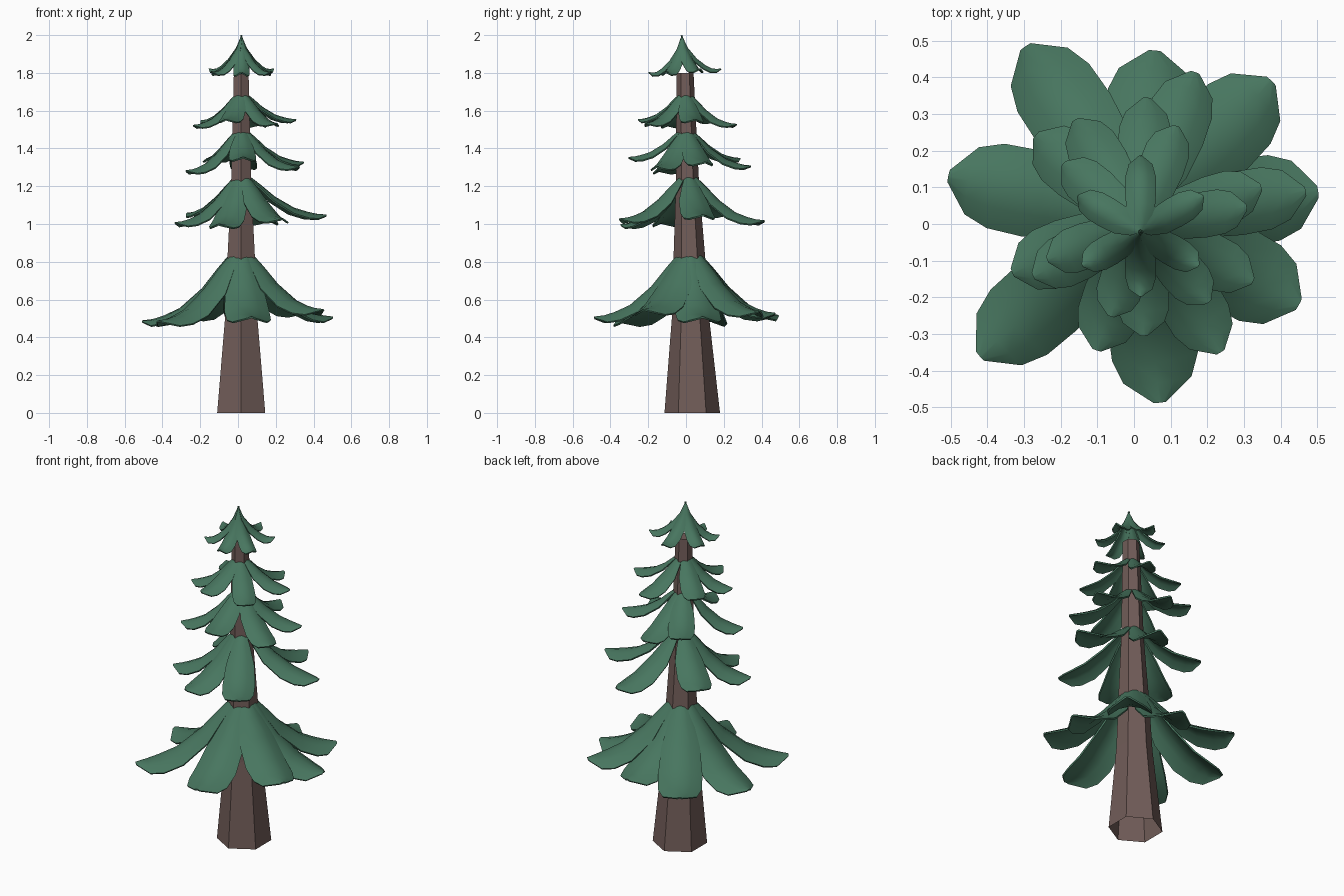
import bpy, bmesh
from math import sin, cos, radians, pi
from mathutils import Vector

cube = bpy.data.objects.get("Cube")
if cube:
    bpy.data.objects.remove(cube, do_unlink=True)


def material(name, rgb):
    m = bpy.data.materials.new(name)
    m.use_nodes = True
    m.diffuse_color = (*rgb, 1)
    bsdf = next(n for n in m.node_tree.nodes if n.type == 'BSDF_PRINCIPLED')
    bsdf.inputs["Base Color"].default_value = (*rgb, 1)
    bsdf.inputs["Roughness"].default_value = 0.9
    return m


GREEN = material("needle_green", (0.064, 0.181, 0.115))
BROWN = material("bark_brown", (0.165, 0.108, 0.098))


def finish(name, bm, mat):
    mesh = bpy.data.meshes.new(name)
    bm.to_mesh(mesh)
    bm.free()
    mesh.materials.append(mat)
    ob = bpy.data.objects.new(name, mesh)
    bpy.context.collection.objects.link(ob)
    return ob


# Trunk: hexagonal, open at the foot, tapering and leaning; rings are (z, y, radius)
bm = bmesh.new()
rings = []
for z, y, r in [(0, .033, .147), (.5, .024, .099), (.82, .018, .084),
                (1.2, .008, .062), (1.8, -.005, .045)]:
    rings.append([bm.verts.new((.017 + r * cos(pi / 6 + k * pi / 3),
                                y + r * sin(pi / 6 + k * pi / 3), z)) for k in range(6)])
for lo, hi in zip(rings, rings[1:]):
    for k in range(6):
        n = (k + 1) % 6
        bm.faces.new((lo[k], lo[n], hi[n], hi[k]))
bm.faces.new(rings[-1])
finish("trunk", bm, BROWN)

# Branch outline: (distance along, height, width), all as fractions
BOUGH = [(0, 1, .28), (.15, .77, .57), (.33, .47, .87), (.58, .18, 1),
         (.76, .07, .98), (.88, .02, .78), (1, 0, .14)]
CROWN = [(0, 1, .03), (.15, .64, .52), (.38, .33, .92), (.6, .14, 1),
         (.76, .05, .98), (.89, .03, .76), (1, .05, .1)]
ACROSS = (-1, -.5, 0, .5, 1)


def add_branch(bm, centre, root, angle, reach, tip_z, width, outline, arch):
    """One drooping branch, arched across its width."""
    a = radians(angle)
    out, side = Vector((cos(a), sin(a), 0)), Vector((-sin(a), cos(a), 0))
    root_r, root_z = root
    spine = [Vector((centre[0], centre[1], tip_z + (root_z - tip_z) * h))
             + out * (root_r + (reach - root_r) * t) for t, h, w in outline]
    rows = []
    for i, (t, h, w) in enumerate(outline):
        along = spine[min(i + 1, len(spine) - 1)] - spine[max(i - 1, 0)]
        up = along.cross(side).normalized()
        half = width / 2 * w
        rows.append([bm.verts.new(spine[i] + side * half * u - up * half * arch * u * u)
                     for u in ACROSS])
    for p, q in zip(rows, rows[1:]):
        for j in range(len(ACROSS) - 1):
            bm.faces.new((p[j], q[j], q[j + 1], p[j + 1]))


def branch_ring(name, centre, root, width, branches, outline=BOUGH, arch=.38, thick=.009):
    bm = bmesh.new()
    for angle, reach, tip_z in branches:
        add_branch(bm, centre, root, angle, reach, tip_z, width, outline, arch)
    ob = finish(name, bm, GREEN)
    bpy.ops.object.select_all(action='DESELECT')
    bpy.context.view_layer.objects.active = ob
    ob.select_set(True)
    solid = ob.modifiers.new("thickness", 'SOLIDIFY')
    solid.thickness = thick
    solid.offset = -1
    bpy.ops.object.modifier_apply(modifier=solid.name)
    bpy.ops.object.shade_smooth_by_angle(angle=radians(40))


# Rings of branches, bottom to top: each branch is (angle, reach, tip height)
branch_ring("bottom_branches", (.017, .02), (.055, .85), .24,
            [(8, .49, .51), (46, .515, .54), (85, .455, .53), (124, .56, .52),
             (168, .535, .49), (221, .58, .49), (276, .51, .51), (331, .495, .55)])
branch_ring("lower_branches", (.02, .01), (.04, 1.255), .175,
            [(10, .455, 1.05), (70, .43, 1.02), (141, .37, 1.06),
             (202, .38, 1.01), (251, .375, 1.0), (301, .42, 1.03)])
branch_ring("middle_branches", (.017, 0), (.03, 1.5), .145,
            [(17, .345, 1.33), (87, .345, 1.31), (122, .335, 1.35),
             (206, .325, 1.285), (272, .305, 1.355), (333, .345, 1.305)])
branch_ring("upper_branches", (.017, -.005), (.025, 1.695), .125,
            [(10, .295, 1.555), (70, .29, 1.53), (141, .27, 1.55),
             (200, .27, 1.525), (252, .26, 1.555), (312, .28, 1.535)],
            thick=.008)
branch_ring("crown_branches", (.018, -.022), (0, 2.0), .085,
            [(90, .208, 1.815), (30, .197, 1.815), (150, .197, 1.815),
             (330, .183, 1.8), (210, .183, 1.8), (270, .175, 1.795)],
            outline=CROWN, arch=.5, thick=.007)
